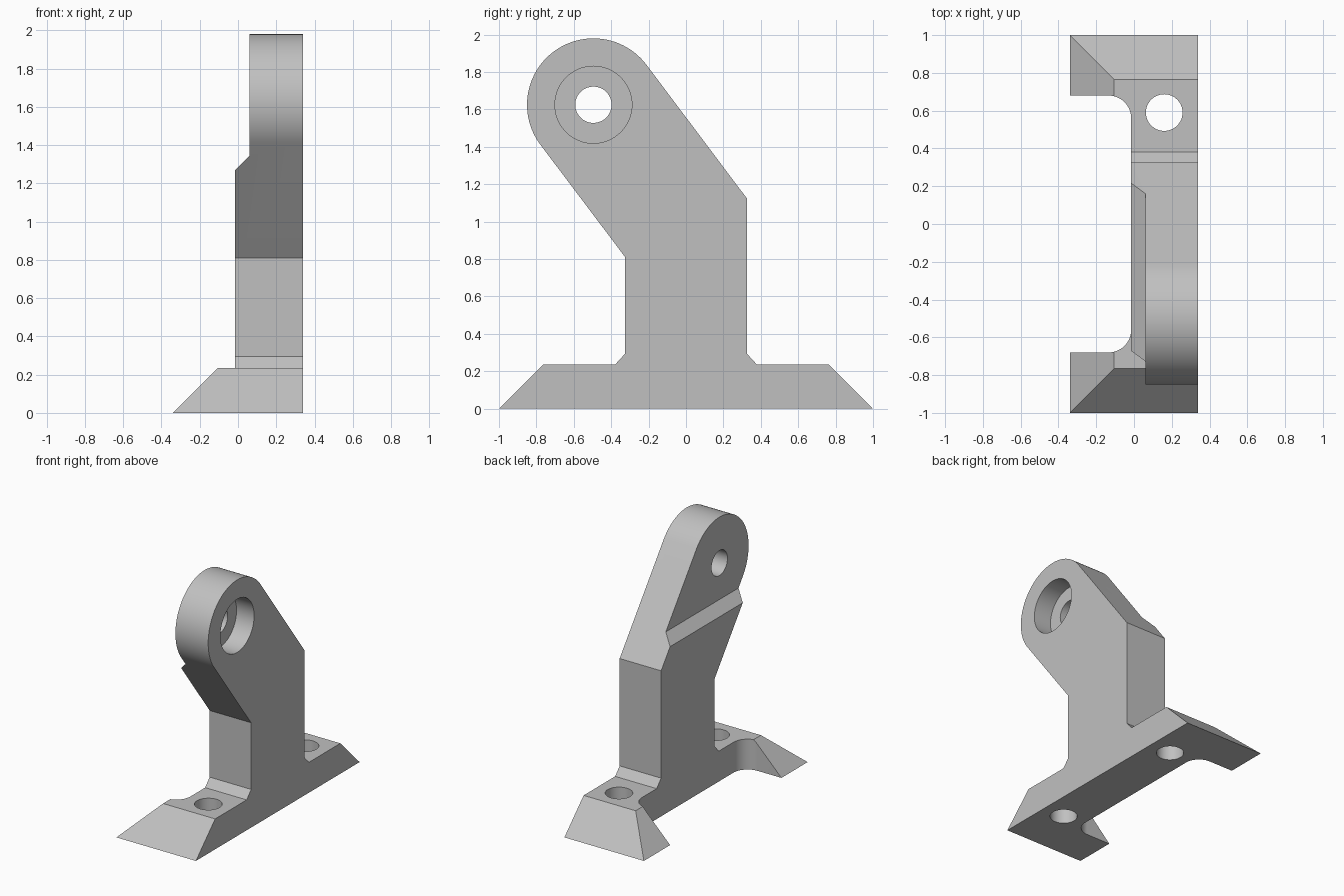
import bpy, bmesh, math
from mathutils import Vector

if "Cube" in bpy.data.objects:
    bpy.data.objects.remove(bpy.data.objects["Cube"])

grey = bpy.data.materials.new("light grey metal")
grey.use_nodes = True
grey.diffuse_color = (0.53, 0.53, 0.53, 1)
grey.node_tree.nodes["Principled BSDF"].inputs["Base Color"].default_value = (0.53, 0.53, 0.53, 1)


def prism(name, points, axis, start, end):
    """Extrude a 2D outline along an axis: x takes (y, z), y takes (x, z), z takes (x, y)."""
    k = "xyz".index(axis)
    bm = bmesh.new()
    verts = []
    for p in points:
        co = list(p)
        co.insert(k, start)
        verts.append(bm.verts.new(co))
    face = bm.faces.new(verts)
    move = Vector((0, 0, 0))
    move[k] = end - start
    ext = bmesh.ops.extrude_face_region(bm, geom=[face])
    bmesh.ops.translate(bm, vec=move, verts=[g for g in ext["geom"] if isinstance(g, bmesh.types.BMVert)])
    bmesh.ops.recalc_face_normals(bm, faces=bm.faces)
    mesh = bpy.data.meshes.new(name)
    bm.to_mesh(mesh)
    bm.free()
    mesh.materials.append(grey)
    obj = bpy.data.objects.new(name, mesh)
    bpy.context.collection.objects.link(obj)
    return obj


def arc(cx, cy, r, a0, a1, n):
    steps = [math.radians(a0 + (a1 - a0) * i / n) for i in range(n + 1)]
    return [(cx + r * math.cos(a), cy + r * math.sin(a)) for a in steps]


def circle(cx, cy, r):
    return arc(cx, cy, r, 0, 360, 64)[:-1]


def cut(obj, tool, operation="DIFFERENCE"):
    mod = obj.modifiers.new(tool.name, "BOOLEAN")
    mod.operation = operation
    mod.solver = "EXACT"
    mod.object = tool
    bpy.ops.object.select_all(action="DESELECT")
    bpy.context.view_layer.objects.active = obj
    obj.select_set(True)
    bpy.ops.object.modifier_apply(modifier=mod.name)
    bpy.data.objects.remove(tool)


# Side outline: sloped base, upright and leaning arm with a round eye
EYE_Y, EYE_Z, EYE_R = -0.495, 1.625, 0.355
lean = math.degrees(math.atan2(0.6, 0.8))
base_half = [(1, 0), (0.765, 0.235), (0.38, 0.235), (0.325, 0.295)]
outline = base_half + [(0.325, 1.125)]
outline += arc(EYE_Y, EYE_Z, EYE_R, lean, lean + 180, 48)
outline += [(-0.325, 0.81)] + [(-y, z) for y, z in reversed(base_half)]
bracket = prism("bracket", outline, "x", -0.4, 0.34)

# Front outline: sloped foot, thick upright, thinner arm
front = [(0.5, -0.1), (-0.44, -0.1), (-0.105, 0.235), (-0.015, 0.235),
         (-0.015, 1.27), (0.06, 1.343), (0.06, 2.2), (0.5, 2.2)]
cut(bracket, prism("front_outline", front, "y", -1.2, 1.2), "INTERSECT")

# Rounded notch between the two feet
r = 0.12
notch = [(-0.6, -0.68)] + arc(-0.015 - r, -0.68 + r, r, -90, 0, 16)
notch += arc(-0.015 - r, 0.68 - r, r, 0, 90, 16) + [(-0.6, 0.68)]
cut(bracket, prism("notch", notch, "z", -0.2, 0.6))

# Bolt holes through the base
for y in (-0.59, 0.59):
    cut(bracket, prism("bolt_hole", circle(0.16, y, 0.097), "z", -0.2, 0.5))

# Counterbored hole through the eye
cut(bracket, prism("eye_hole", circle(EYE_Y, EYE_Z, 0.097), "x", -0.2, 0.6))
cut(bracket, prism("counterbore", circle(EYE_Y, EYE_Z, 0.206), "x", 0.19, 0.6))

bpy.ops.object.shade_smooth_by_angle(angle=math.radians(25))
